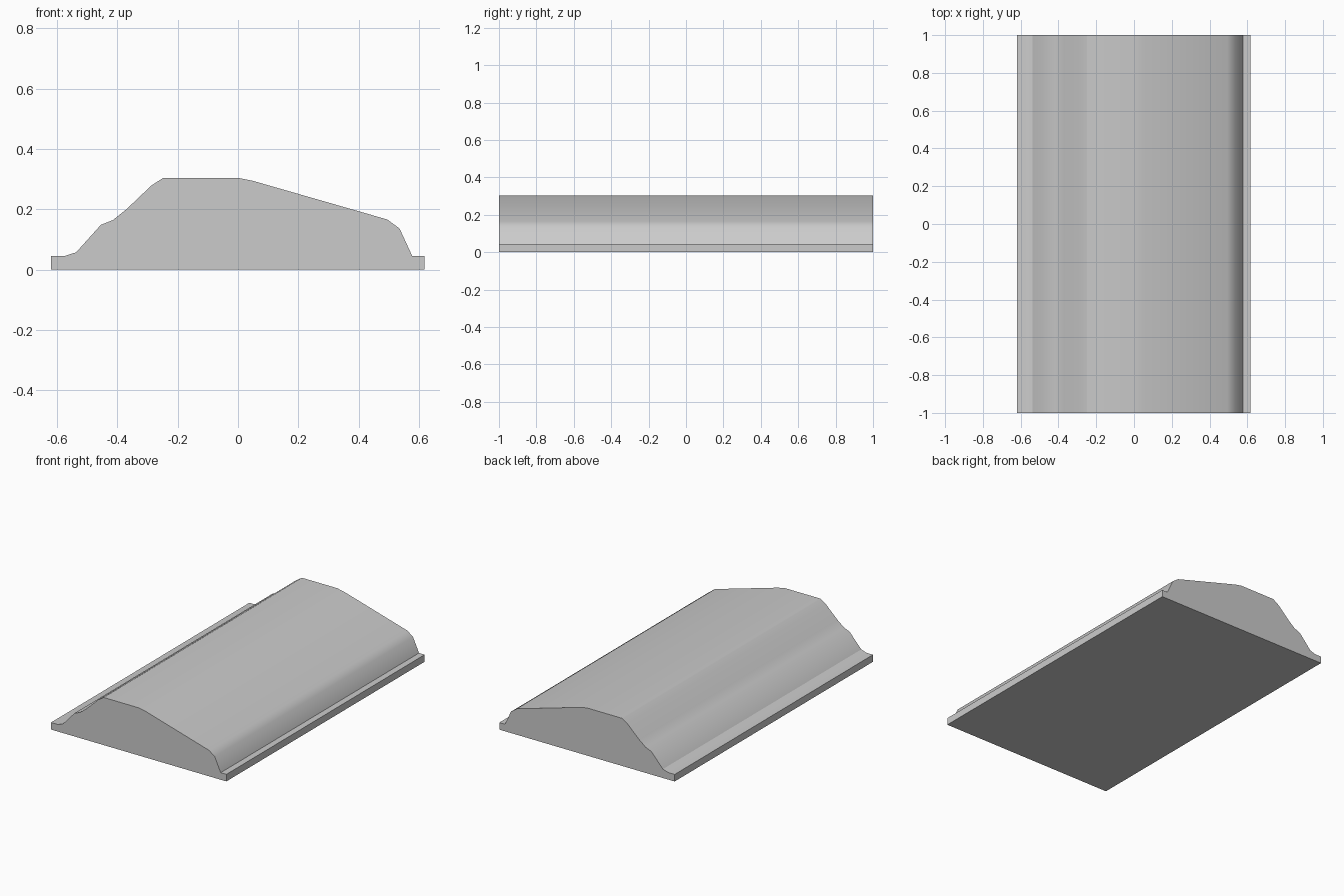
import bpy
import bmesh
import math

cube = bpy.data.objects.get("Cube")
if cube:
    bpy.data.objects.remove(cube, do_unlink=True)

# Single plain grey finish
grey = bpy.data.materials.new("light_grey")
grey.use_nodes = True
colour = (0.6, 0.6, 0.6, 1)
grey.diffuse_color = colour
grey.node_tree.nodes["Principled BSDF"].inputs["Base Color"].default_value = colour

# Moulding cross-section (x, z), from the right foot over the crown to the left foot
profile = [
    (-0.62, 0), (-0.62, 0.045), (-0.575, 0.045), (-0.537, 0.057),
    (-0.455, 0.148), (-0.415, 0.164), (-0.37, 0.2), (-0.287, 0.279),
    (-0.248, 0.304), (0, 0.304), (0.05, 0.294), (0.495, 0.166),
    (0.536, 0.136), (0.578, 0.045), (0.618, 0.045), (0.618, 0),
]

# Extrude the section along the full length
bm = bmesh.new()
section = bm.faces.new([bm.verts.new((x, -1, z)) for x, z in profile])
extruded = bmesh.ops.extrude_face_region(bm, geom=[section], use_keep_orig=True)
verts = [v for v in extruded["geom"] if isinstance(v, bmesh.types.BMVert)]
bmesh.ops.translate(bm, verts=verts, vec=(0, 2, 0))
bmesh.ops.recalc_face_normals(bm, faces=bm.faces)
mesh = bpy.data.meshes.new("moulding_strip")
bm.to_mesh(mesh)
bm.free()
mesh.materials.append(grey)

moulding = bpy.data.objects.new("moulding_strip", mesh)
bpy.context.collection.objects.link(moulding)

# Soft curves, crisp ends and lips
bpy.ops.object.select_all(action="DESELECT")
moulding.select_set(True)
bpy.context.view_layer.objects.active = moulding
bpy.ops.object.shade_smooth_by_angle(angle=math.radians(30))
